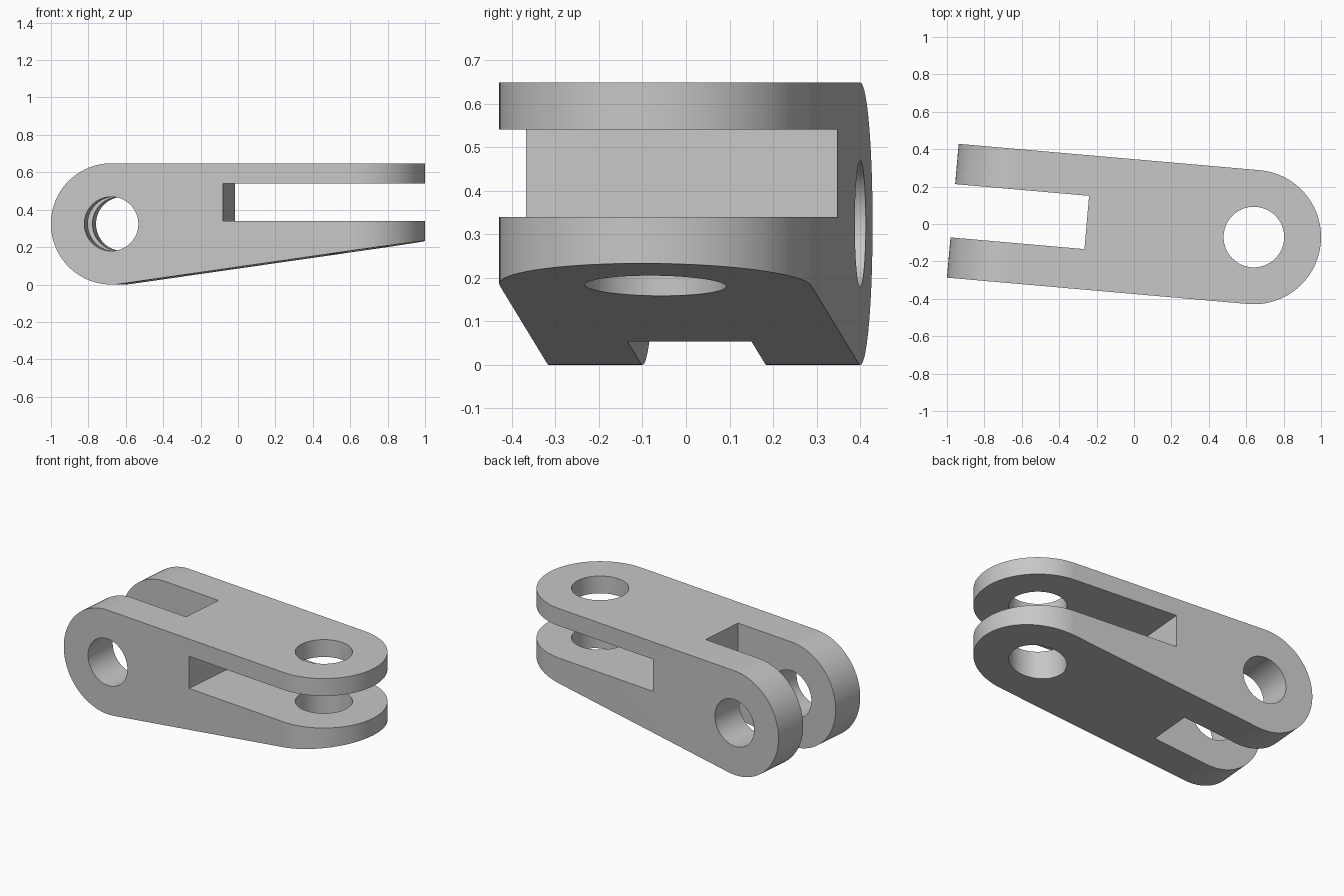
import bpy
import bmesh
from math import sin, cos, pi, radians
from mathutils import Vector

cube = bpy.data.objects.get("Cube")
if cube:
    bpy.data.objects.remove(cube, do_unlink=True)

# Main sizes, measured from the axis of the upright pin hole
HALF_WIDTH = 0.359
LENGTH = 1.616
HEIGHT = 0.648
END_R = HEIGHT / 2
CROSS_U = END_R - LENGTH          # position of the crosswise pin hole
TAPER = radians(8.15)             # slope of the underside

steel = bpy.data.materials.new("light_grey_metal")
steel.use_nodes = True
GREY = (0.57, 0.57, 0.57, 1)
steel.diffuse_color = GREY
steel.node_tree.nodes["Principled BSDF"].inputs["Base Color"].default_value = GREY


def arc(cx, cy, r, start, end, steps):
    """Points on a circular arc."""
    angles = [start + (end - start) * i / steps for i in range(steps + 1)]
    return [(cx + r * cos(a), cy + r * sin(a)) for a in angles]


def prism(name, outline, low, high, axis):
    """Extrude an outline along z (plan outline) or y (side outline)."""
    def place(p, d):
        return Vector((p[0], p[1], d)) if axis == 'Z' else Vector((p[0], d, p[1]))
    bm = bmesh.new()
    face = bm.faces.new([bm.verts.new(place(p, low)) for p in outline])
    ext = bmesh.ops.extrude_face_region(bm, geom=[face])
    shift = place((0, 0), high - low)
    moved = [v for v in ext["geom"] if isinstance(v, bmesh.types.BMVert)]
    bmesh.ops.translate(bm, verts=moved, vec=shift)
    bmesh.ops.recalc_face_normals(bm, faces=bm.faces)
    mesh = bpy.data.meshes.new(name)
    bm.to_mesh(mesh)
    bm.free()
    mesh.materials.append(steel)
    obj = bpy.data.objects.new(name, mesh)
    bpy.context.collection.objects.link(obj)
    return obj


def rect(u0, u1, w0, w1):
    return [(u0, w0), (u1, w0), (u1, w1), (u0, w1)]


def combine(body, cutter, operation):
    """Apply a boolean and discard its cutter."""
    cutter.hide_render = True
    mod = body.modifiers.new(cutter.name, 'BOOLEAN')
    mod.object = cutter
    mod.operation = operation
    mod.solver = 'EXACT'
    bpy.context.view_layer.objects.active = body
    bpy.ops.object.modifier_apply(modifier=mod.name)
    bpy.data.objects.remove(cutter, do_unlink=True)


# Side silhouette: round end, flat top, tapering underside
side = arc(CROSS_U, END_R, END_R, pi / 2, 1.5 * pi + TAPER, 64)
tangent_u, tangent_z = side[-1]
far = HALF_WIDTH + 0.2
side += [(far, tangent_z + (far - tangent_u) * sin(TAPER) / cos(TAPER)), (far, HEIGHT)]
link = prism("double_clevis_link", side, -0.5, 0.5, 'Y')

# Plan silhouette: straight sides with the opposite end rounded
plan = arc(0, 0, HALF_WIDTH, -pi / 2, pi / 2, 64)
plan += [(-LENGTH - 0.2, HALF_WIDTH), (-LENGTH - 0.2, -HALF_WIDTH)]
combine(link, prism("plan_shape", plan, -0.2, 0.9, 'Z'), 'INTERSECT')

# Fork slots and pin holes
cutters = [
    prism("upright_slot", rect(-LENGTH - 0.2, -0.897, -0.143, 0.143), -0.2, 0.9, 'Z'),
    prism("level_slot", rect(-0.692, far, 0.34, 0.54), -0.6, 0.6, 'Y'),
    prism("upright_pin_hole", arc(0, 0, 0.162, 0, 2 * pi, 72)[:-1], -0.2, 0.9, 'Z'),
    prism("cross_pin_hole", arc(CROSS_U, END_R, 0.145, 0, 2 * pi, 72)[:-1], -0.6, 0.6, 'Y'),
]
for cutter in cutters:
    combine(link, cutter, 'DIFFERENCE')

# Smooth the curved walls and set the link in place
bpy.ops.object.select_all(action='DESELECT')
link.select_set(True)
bpy.context.view_layer.objects.active = link
bpy.ops.object.shade_smooth_by_angle(angle=radians(25))
link.rotation_euler.z = radians(-5)
link.location = (0.641, -0.07, 0)
